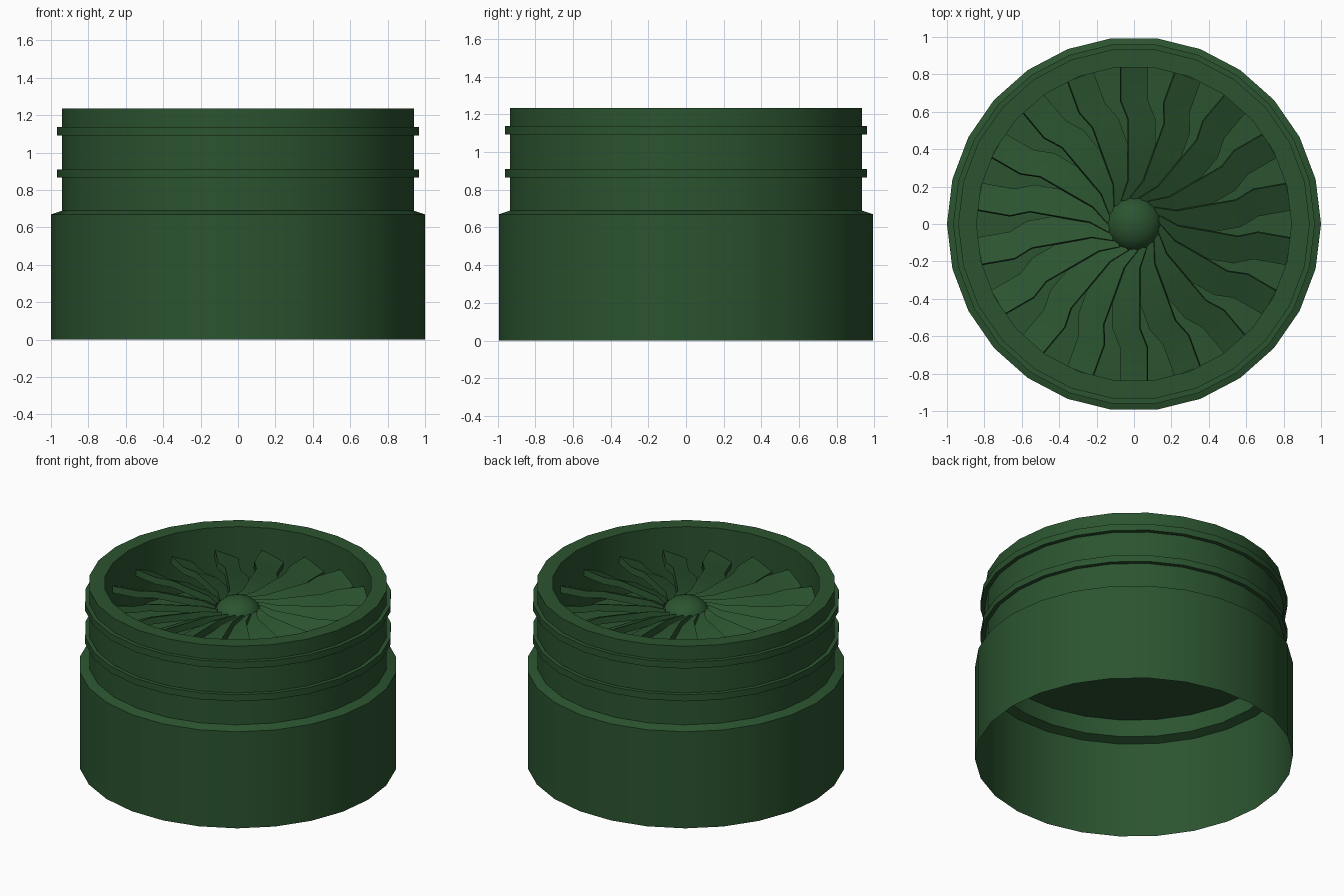
import bpy, bmesh
from math import sin, cos, tau, radians

if "Cube" in bpy.data.objects:
    bpy.data.objects.remove(bpy.data.objects["Cube"])

SIDES = 26
BLADES = 18

green = bpy.data.materials.new("dark_green")
green.diffuse_color = (0.024, 0.088, 0.029, 1)
green.use_nodes = True
green.node_tree.nodes["Principled BSDF"].inputs["Base Color"].default_value = green.diffuse_color


def finish(name, bm):
    mesh = bpy.data.meshes.new(name)
    bm.to_mesh(mesh)
    bm.free()
    mesh.materials.append(green)
    obj = bpy.data.objects.new(name, mesh)
    bpy.context.collection.objects.link(obj)
    return obj


def lathe(name, profile, sides, closed=False):
    """Spin an (r, z) profile listed so that faces point outward."""
    bm = bmesh.new()
    rings = []
    for r, z in profile:
        if r == 0:
            rings.append([bm.verts.new((0, 0, z))] * sides)
        else:
            rings.append([bm.verts.new((r * cos(tau * i / sides), r * sin(tau * i / sides), z))
                          for i in range(sides)])
    pairs = list(zip(rings, rings[1:]))
    if closed:
        pairs.append((rings[-1], rings[0]))
    for a, b in pairs:
        for i in range(sides):
            j = (i + 1) % sides
            bm.faces.new(list(dict.fromkeys((a[i], a[j], b[j], b[i]))))
    return finish(name, bm)


def shade(obj, angle):
    bpy.ops.object.select_all(action='DESELECT')
    obj.select_set(True)
    bpy.context.view_layer.objects.active = obj
    bpy.ops.object.shade_smooth_by_angle(angle=radians(angle))


# Outer shell: thin skirt, chamfered shoulder, neck, thick rim and inner bore
shell = lathe("housing", [(1, 0), (1, .67), (.94, .69), (.94, 1.235), (.842, 1.235), (.842, .81)], SIDES)
shade(shell, 30)

# Floor that closes the neck under the fan
lathe("floor", [(.94, .81), (0, .81)], SIDES)

# Two raised bands around the neck
for n, z in enumerate((.866, 1.093)):
    band = lathe(f"neck_band_{n + 1}",
                 [(.93, z), (.967, z), (.967, z + .045), (.93, z + .045)], SIDES, closed=True)
    shade(band, 30)

# Hub with a low dome
dome = [(.15 * cos(radians(a)), 1.02 + .12 * sin(radians(a))) for a in (0, 18, 36, 54, 72)]
hub = lathe("hub", [(.15, .81)] + dome + [(0, 1.14)], 32)
shade(hub, 40)

# Fan blades: kinked slabs tilted downward on the clockwise side
edge = [(-.07, .838), (-.07, .66), (-.03, .56), (-.03, .235), (-.068, .125)]
WIDTH, HIGH, LOW, THICK = .145, 1.08, 1.015, .045
bm = bmesh.new()
for k in range(BLADES):
    a = tau * k / BLADES
    rows = []
    for x, y in edge:
        section = ((x, HIGH), (x + WIDTH, LOW), (x + WIDTH - .006, LOW - THICK), (x - .006, HIGH - THICK))
        rows.append([bm.verts.new((px * cos(a) - y * sin(a), px * sin(a) + y * cos(a), z))
                     for px, z in section])
    for p, q in zip(rows, rows[1:]):
        for i in range(4):
            j = (i + 1) % 4
            bm.faces.new((p[i], q[i], q[j], p[j]))
    bm.faces.new(rows[0])
    bm.faces.new(rows[-1][::-1])
bmesh.ops.recalc_face_normals(bm, faces=bm.faces)
blades = finish("fan_blades", bm)
shade(blades, 30)
